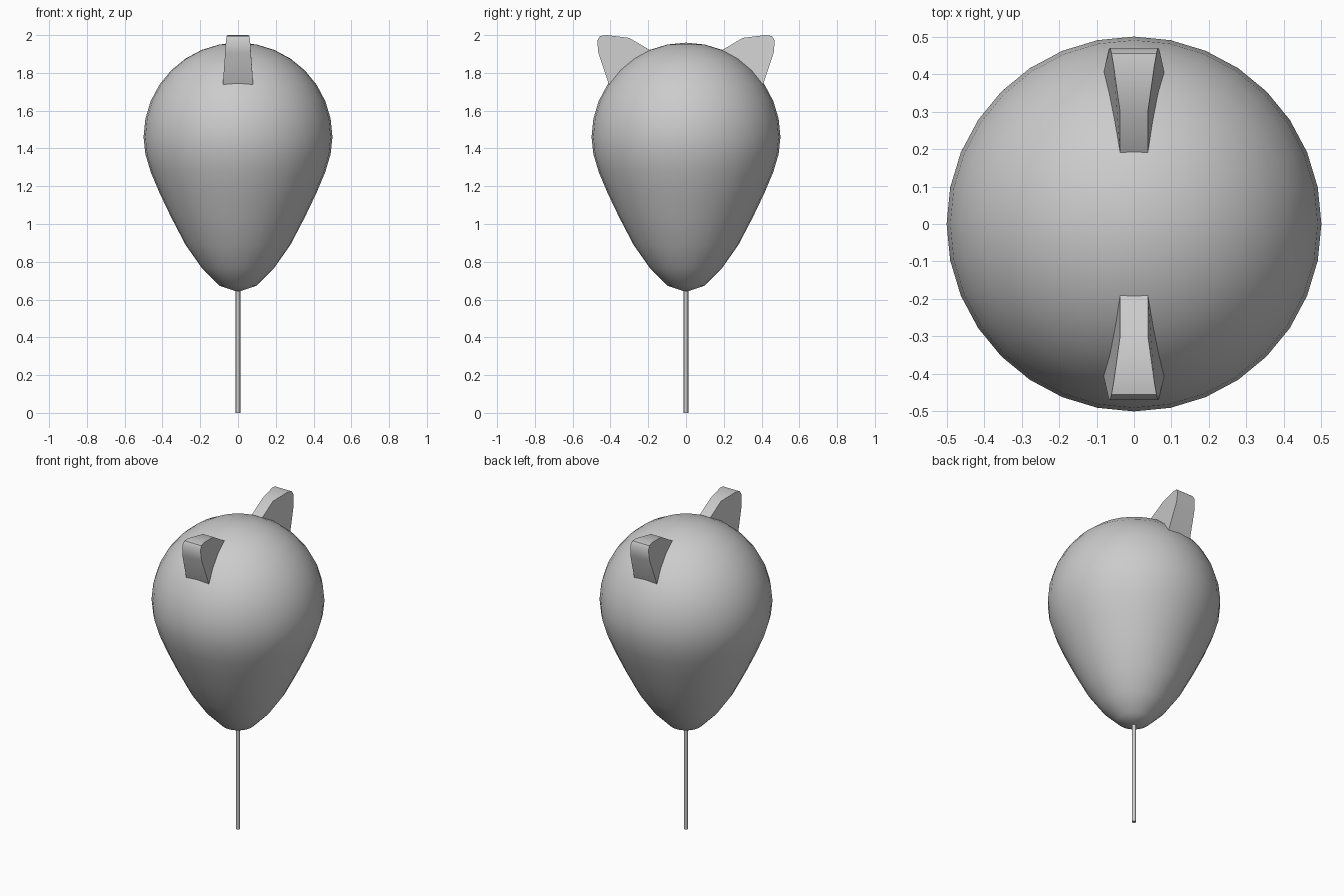
import bpy, bmesh, math

if "Cube" in bpy.data.objects:
    bpy.data.objects.remove(bpy.data.objects["Cube"])


def finish(name, bm, angle):
    bmesh.ops.recalc_face_normals(bm, faces=bm.faces)
    mesh = bpy.data.meshes.new(name)
    bm.to_mesh(mesh)
    bm.free()
    obj = bpy.data.objects.new(name, mesh)
    bpy.context.collection.objects.link(obj)
    bpy.ops.object.select_all(action='DESELECT')
    bpy.context.view_layer.objects.active = obj
    obj.select_set(True)
    bpy.ops.object.shade_smooth_by_angle(angle=math.radians(angle))
    return obj


# Balloon body: a sphere whose lower rings are drawn down to a teardrop
lower_z = [1.37, 1.275, 1.165, 1.035, 0.89, 0.767, 0.673, 0.64]
bm = bmesh.new()
bmesh.ops.create_uvsphere(bm, u_segments=32, v_segments=16, radius=0.5)
for v in bm.verts:
    ring = round(math.acos(max(-1, min(1, v.co.z / 0.5))) / math.pi * 16)
    v.co.z = v.co.z + 1.46 if ring <= 8 else lower_z[ring - 9]
finish("balloon_body", bm, 60)

# String
bm = bmesh.new()
bmesh.ops.create_cone(bm, cap_ends=True, segments=12, radius1=0.012,
                      radius2=0.012, depth=0.66)
bmesh.ops.translate(bm, verts=bm.verts, vec=(0, 0, 0.33))
finish("string", bm, 40)

# Ears: tapered side profile (y, z, half width), mirrored front to back
ear = [(0.14, 1.89, 0.037), (0.19, 1.92, 0.037), (0.30, 1.985, 0.037),
       (0.42, 2.0, 0.054), (0.455, 1.995, 0.06), (0.47, 1.97, 0.064),
       (0.464, 1.905, 0.068), (0.41, 1.745, 0.08), (0.39, 1.69, 0.084)]


def make_ear(name, side):
    bm = bmesh.new()
    left = [bm.verts.new((-w, side * y, z)) for y, z, w in ear]
    right = [bm.verts.new((w, side * y, z)) for y, z, w in ear]
    bm.faces.new(left)
    bm.faces.new(right)
    for i in range(len(ear)):
        j = (i + 1) % len(ear)
        bm.faces.new((left[i], left[j], right[j], right[i]))
    finish(name, bm, 50)


make_ear("front_ear", -1)
make_ear("back_ear", 1)
